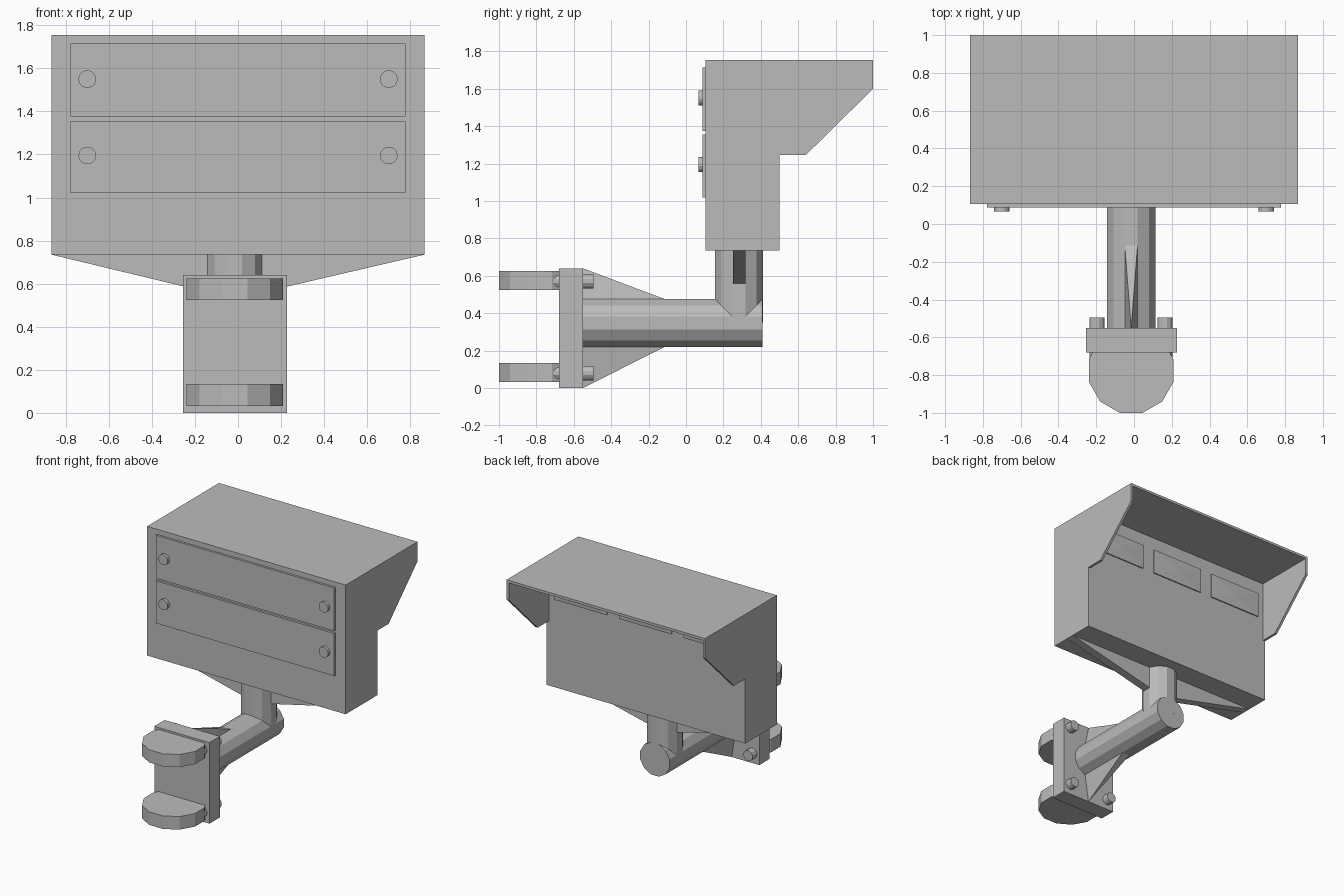
import bpy
import bmesh
from math import radians
from mathutils import Matrix, Vector

if "Cube" in bpy.data.objects:
    bpy.data.objects.remove(bpy.data.objects["Cube"], do_unlink=True)

GREY = (0.5, 0.5, 0.5, 1)
grey = bpy.data.materials.new("plain grey")
grey.use_nodes = True
grey.diffuse_color = GREY
grey.node_tree.nodes["Principled BSDF"].inputs["Base Color"].default_value = GREY

CX = -0.015        # centre line of the mount
TUBE = 0.132       # tube radius
HALF_W = 0.867     # half width of the housing


def finish(name, bm):
    bmesh.ops.recalc_face_normals(bm, faces=bm.faces)
    mesh = bpy.data.meshes.new(name)
    bm.to_mesh(mesh)
    bm.free()
    mesh.materials.append(grey)
    obj = bpy.data.objects.new(name, mesh)
    bpy.context.collection.objects.link(obj)
    return obj


def box(name, x, y, z):
    bm = bmesh.new()
    size = Matrix.Diagonal((x[1] - x[0], y[1] - y[0], z[1] - z[0], 1))
    mid = Matrix.Translation((sum(x) / 2, sum(y) / 2, sum(z) / 2))
    bmesh.ops.create_cube(bm, size=1, matrix=mid @ size)
    return finish(name, bm)


def rod(name, start, end, radius, sides=12):
    """Faceted cylinder between two points, with flats facing the axes."""
    a, b = Vector(start), Vector(end)
    turn = Matrix.Rotation(radians(90), 4, 'X') if a.y != b.y else Matrix()
    spin = Matrix.Rotation(radians(180 / sides), 4, 'Z')
    bm = bmesh.new()
    bmesh.ops.create_cone(bm, cap_ends=True, segments=sides, radius1=radius, radius2=radius,
                          depth=(b - a).length,
                          matrix=Matrix.Translation((a + b) / 2) @ turn @ spin)
    return finish(name, bm)


def prism(name, points, offset):
    """Flat outline pushed along an offset."""
    bm = bmesh.new()
    face = bm.faces.new([bm.verts.new(p) for p in points])
    out = bmesh.ops.extrude_face_region(bm, geom=[face])
    verts = [v for v in out["geom"] if isinstance(v, bmesh.types.BMVert)]
    bmesh.ops.translate(bm, verts=verts, vec=offset)
    if not any(f is face for f in bm.faces):
        bm.faces.new([bm.verts[i] for i in range(len(points))])
    return finish(name, bm)


def hull(name, points):
    bm = bmesh.new()
    for p in points:
        bm.verts.new(p)
    bmesh.ops.convex_hull(bm, input=bm.verts)
    return finish(name, bm)


# Housing with an open hood at the back
T = 0.02
box("housing", (-HALF_W, HALF_W), (0.105, 0.5), (0.735, 1.755))
box("hood_top", (-HALF_W, HALF_W), (0.5, 1.0), (1.755 - T, 1.755))
profile = [(0.5, 1.245), (0.64, 1.245), (1.0, 1.6), (1.0, 1.755), (0.5, 1.755)]
for side, x in (("left", HALF_W - T), ("right", -HALF_W)):
    hull("hood_side_" + side, [(px, y, z) for y, z in profile for px in (x, x + T)])

# Window plates under the hood, each with a shallow raised centre
for i, x in enumerate((-0.565, 0, 0.565)):
    w = 0.23
    corners = [(x + sx * w, y, z) for sx in (-1, 1) for z in (1.43, 1.63) for y in (0.495, 0.509)]
    hull(f"window_{i + 1}", corners + [(x, 0.518, 1.53)])

# Front panels with knobs
for name, z0, z1, knob_z in (("upper", 1.375, 1.715, 1.55), ("lower", 1.02, 1.355, 1.195)):
    box(name + "_panel", (-0.778, 0.778), (0.088, 0.106), (z0, z1))
    for side, x in (("left", 0.7), ("right", -0.7)):
        rod(f"{name}_knob_{side}", (x, 0.066, knob_z), (x, 0.1, knob_z), 0.041, 16)

# Tubular post and arm
rod("post", (CX, 0.283, 0.35), (CX, 0.283, 0.74), TUBE)
rod("arm", (CX, -0.56, 0.348), (CX, 0.41, 0.348), TUBE)

# Brace under the housing
hull("housing_brace", [(x, y, z) for y in (0.25, 0.317)
                       for x, z in ((-HALF_W, 0.735), (HALF_W, 0.735), (CX, 0.53))])

# Mounting plate with tapered braces on the arm
box("mounting_plate", (-0.255, 0.227), (-0.68, -0.55), (0, 0.64))
for name, base, tip in (("upper", 0.474, 0.64), ("lower", 0.222, 0)):
    hull(name + "_arm_brace", [(CX + s * 0.034, y, base) for s in (-1, 1) for y in (-0.551, -0.11)]
         + [(CX, -0.551, tip)])

# Round clamps and their bolts
for name, z0, z1 in (("upper", 0.525, 0.625), ("lower", 0.032, 0.135)):
    rod(name + "_clamp", (CX, -0.776, z0), (CX, -0.776, z1), 0.232)
    mid = (z0 + z1) / 2 - 0.004
    for side, s in (("left", 1), ("right", -1)):
        x = CX + s * 0.18
        rod(f"{name}_bolt_{side}", (x, -0.72, mid), (x, -0.495, mid), 0.041)
